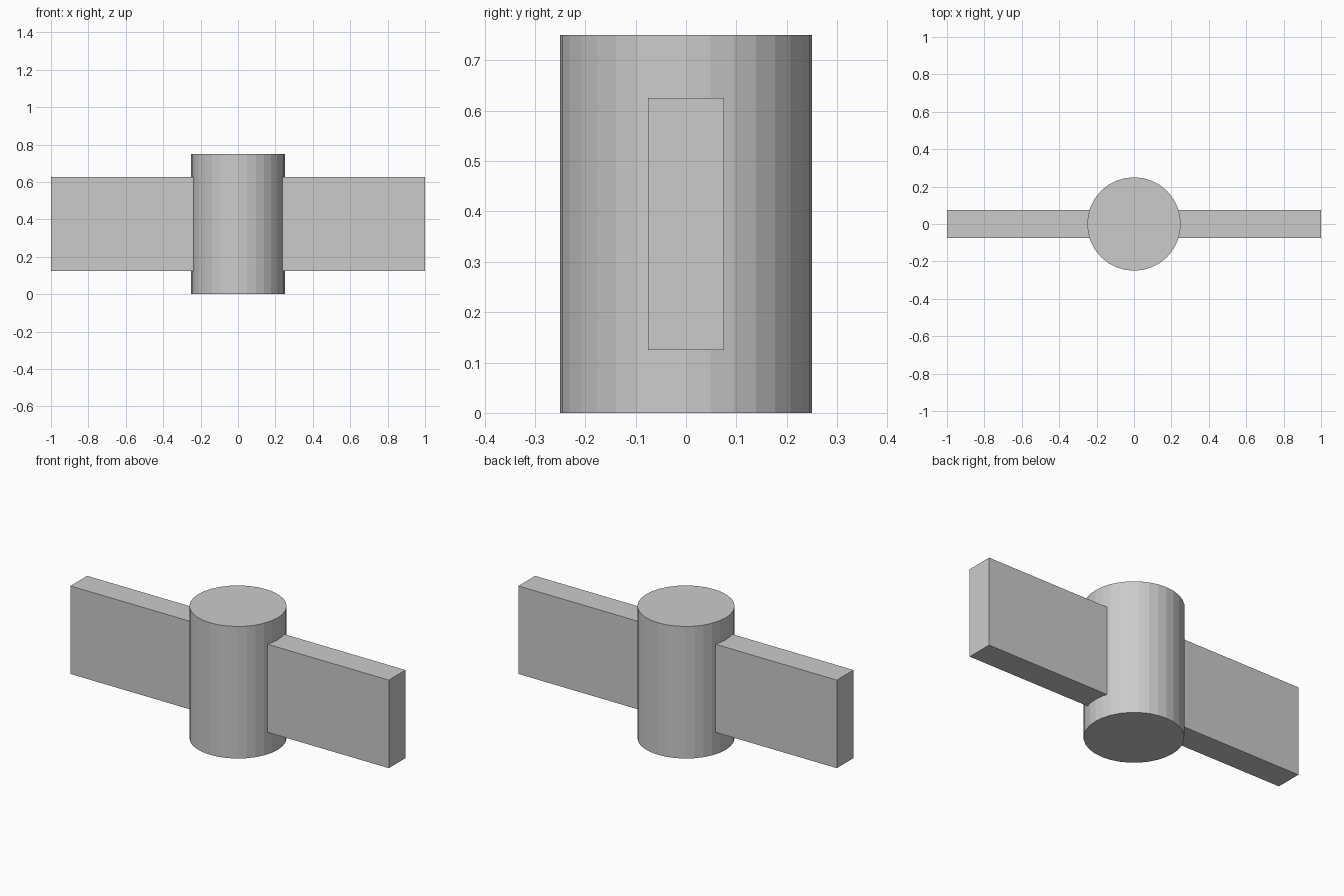
import bpy

if "Cube" in bpy.data.objects:
    bpy.data.objects.remove(bpy.data.objects["Cube"])

HUB_RADIUS, HUB_HEIGHT = 0.25, 0.75
BLADE_SIZE = (2.0, 0.15, 0.5)

# Upright hub, flat faceted sides
bpy.ops.mesh.primitive_cylinder_add(vertices=32, radius=HUB_RADIUS, depth=HUB_HEIGHT,
                                    location=(0, 0, HUB_HEIGHT / 2))
bpy.context.object.name = "hub"

# Flat crossbar passing through the middle of the hub
bpy.ops.mesh.primitive_cube_add(size=1, location=(0, 0, HUB_HEIGHT / 2))
crossbar = bpy.context.object
crossbar.name = "crossbar"
crossbar.scale = BLADE_SIZE
bpy.ops.object.transform_apply(location=False, rotation=False, scale=True)
